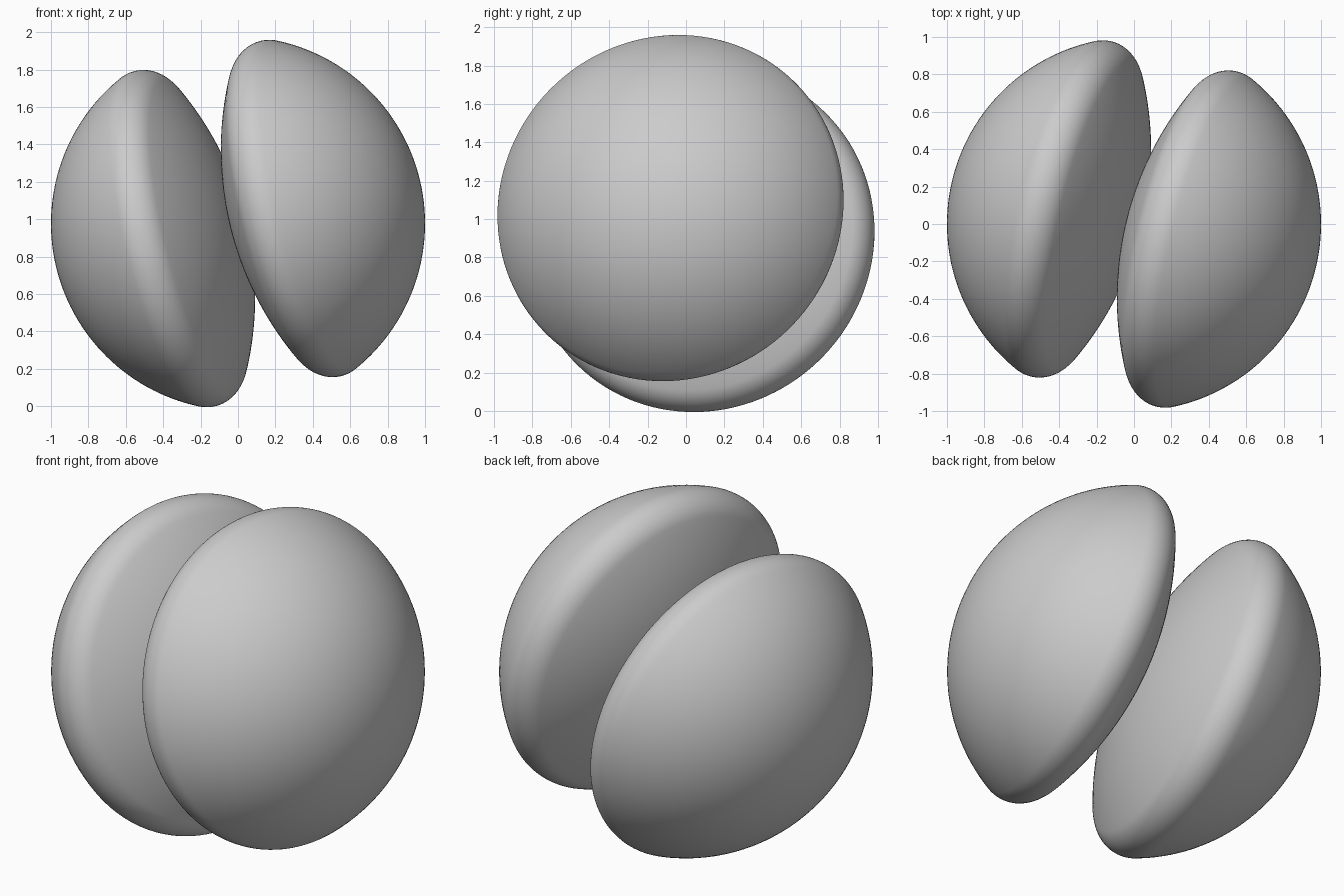
import bpy
import bmesh
from math import atan2, cos, sin, pi, radians
from mathutils import Matrix, Vector

cube = bpy.data.objects.get("Cube")
if cube:
    bpy.data.objects.remove(cube)

# Single plain grey
grey = bpy.data.materials.new("plain grey")
grey.use_nodes = True
colour = (0.6, 0.6, 0.6, 1)
grey.diffuse_color = colour
grey.node_tree.nodes["Principled BSDF"].inputs["Base Color"].default_value = colour

CENTRE = Vector((0, 0, 0.977))
AXIS = Vector((0.947, -0.227, 0.227)).normalized()
RIM = 0.157                     # rounding radius of the rim
RIM_ANGLE = radians(65.1)       # where the dome meets the rim
rim_s, rim_r = (1 - RIM) * cos(RIM_ANGLE), (1 - RIM) * sin(RIM_ANGLE)
# Radius of the shallow inner face, tangent to the rim and meeting the centre
INNER = (rim_s ** 2 + rim_r ** 2 - RIM ** 2) / (2 * (rim_s - RIM))
INNER_ANGLE = atan2(rim_r, rim_s - INNER)


def arc(s, r, radius, start, end, steps):
    """Points along an arc, as (radius from axis, distance along axis)."""
    angles = [start + (end - start) * i / steps for i in range(steps + 1)]
    return [(r + radius * sin(a), s + radius * cos(a)) for a in angles]


# Half profile: outer dome, rounded rim, inner face
profile = (arc(0, 0, 1, 0, RIM_ANGLE, 32)
           + arc(rim_s, rim_r, RIM, RIM_ANGLE, INNER_ANGLE, 16)[1:]
           + arc(INNER, 0, INNER, INNER_ANGLE, pi, 24)[1:])


def make_half(name, direction):
    bm = bmesh.new()
    verts = [bm.verts.new((max(r, 0), 0, s)) for r, s in profile]
    edges = [bm.edges.new(pair) for pair in zip(verts, verts[1:])]
    bmesh.ops.spin(bm, geom=verts + edges, cent=(0, 0, 0), axis=(0, 0, 1),
                   angle=2 * pi, steps=128)
    bmesh.ops.remove_doubles(bm, verts=bm.verts, dist=0.0001)
    bmesh.ops.recalc_face_normals(bm, faces=bm.faces)
    for face in bm.faces:
        face.smooth = True
    mesh = bpy.data.meshes.new(name)
    bm.to_mesh(mesh)
    bm.free()
    mesh.materials.append(grey)
    half = bpy.data.objects.new(name, mesh)
    turn = direction.to_track_quat('Z', 'Y').to_matrix().to_4x4()
    half.matrix_world = Matrix.Translation(CENTRE) @ turn
    bpy.context.collection.objects.link(half)


# Two matching halves, back to back on the tilted axis
make_half("left_half", AXIS)
make_half("right_half", -AXIS)
